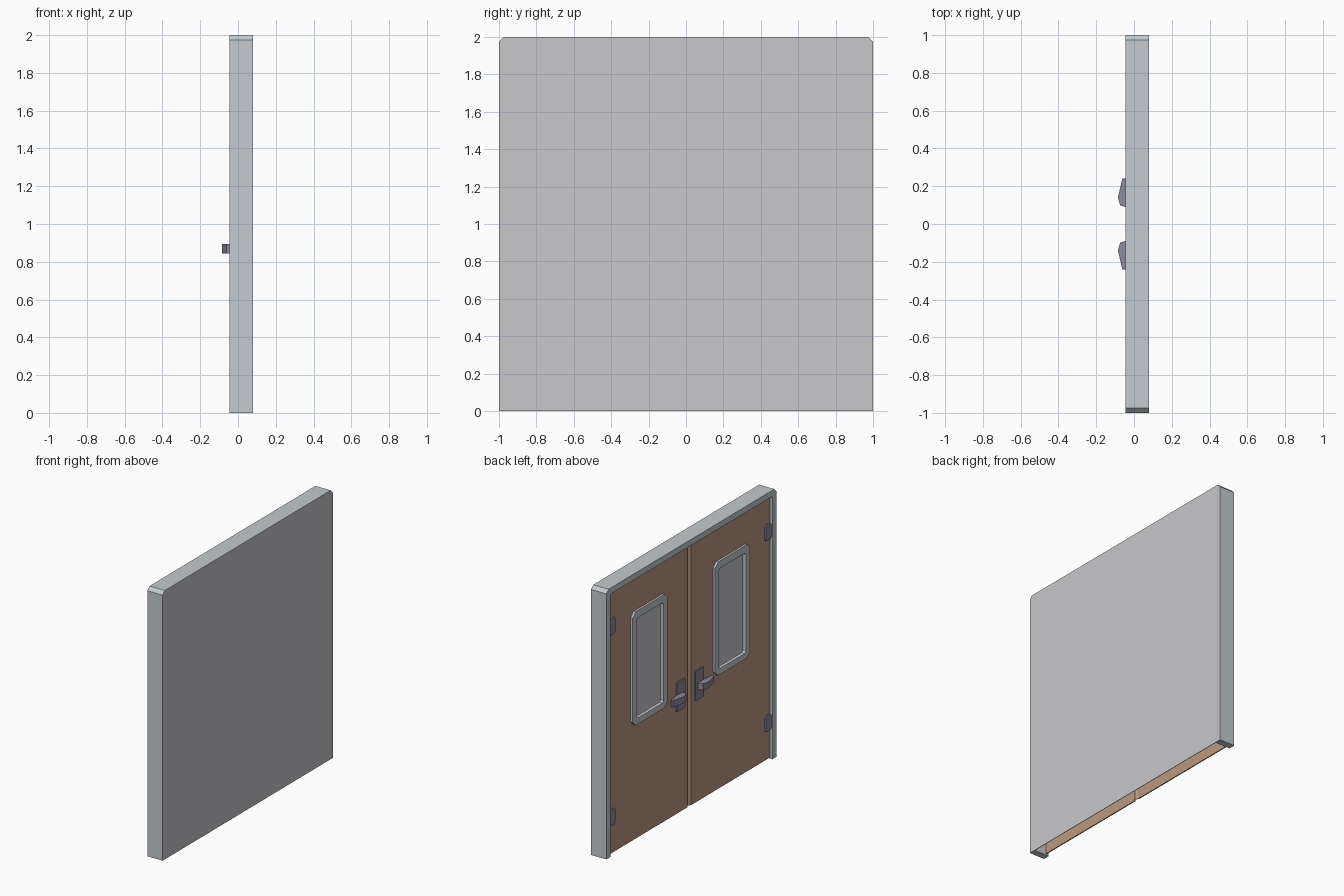
import bpy
import bmesh

cube = bpy.data.objects.get("Cube")
if cube:
    bpy.data.objects.remove(cube, do_unlink=True)


def material(name, rgb):
    mat = bpy.data.materials.new(name)
    mat.use_nodes = True
    mat.diffuse_color = (*rgb, 1)
    bsdf = next(n for n in mat.node_tree.nodes if n.type == 'BSDF_PRINCIPLED')
    bsdf.inputs["Base Color"].default_value = (*rgb, 1)
    return mat


frame_grey = material("frame grey", (0.55, 0.60, 0.62))
panel_grey = material("panel grey", (0.58, 0.58, 0.60))
door_brown = material("door brown", (0.49, 0.315, 0.216))
metal_violet = material("dark violet metal", (0.26, 0.255, 0.33))


def finish(name, bm, mat):
    bmesh.ops.remove_doubles(bm, verts=bm.verts[:], dist=0.0001)
    bmesh.ops.recalc_face_normals(bm, faces=bm.faces[:])
    mesh = bpy.data.meshes.new(name)
    bm.to_mesh(mesh)
    bm.free()
    mesh.materials.append(mat)
    obj = bpy.data.objects.new(name, mesh)
    bpy.context.collection.objects.link(obj)
    return obj


def prism(name, points, offset, mat):
    """Extrude a closed outline of 3D points by an offset vector."""
    bm = bmesh.new()
    face = bm.faces.new([bm.verts.new(p) for p in points])
    moved = bmesh.ops.extrude_face_region(bm, geom=[face])["geom"]
    verts = [v for v in moved if isinstance(v, bmesh.types.BMVert)]
    bmesh.ops.translate(bm, verts=verts, vec=offset)
    return finish(name, bm, mat)


def chamfered(y0, y1, z0, z1, top, bottom=None):
    """Rectangle outline in y and z with cut corners."""
    b = top if bottom is None else bottom
    return [(y0 + b, z0), (y1 - b, z0), (y1, z0 + b), (y1, z1 - top),
            (y1 - top, z1), (y0 + top, z1), (y0, z1 - top), (y0, z0 + b)]


def plate(name, outline, x0, x1, mat):
    points = list(dict.fromkeys(outline))
    return prism(name, [(x0, y, z) for y, z in points], (x1 - x0, 0, 0), mat)


def ring(name, outer, inner, x0, x1, mat):
    """Plate with a hole; both outlines have matching points."""
    bm = bmesh.new()
    loops = [[bm.verts.new((x, y, z)) for y, z in line]
             for line, x in ((outer, x0), (outer, x1), (inner, x1), (inner, x0))]
    count = len(outer)
    for k in range(4):
        a, b = loops[k], loops[(k + 1) % 4]
        for i in range(count):
            j = (i + 1) % count
            bm.faces.new((a[i], a[j], b[j], b[i]))
    return finish(name, bm, mat)


# Backing panel and the surrounding frame, open at the bottom
plate("back_panel", chamfered(-1, 1, 0, 2, 0.025, 0), 0.076, 0.08, panel_grey)
half_frame = [(1, 0), (1, 1.975), (0.975, 2)]
half_inner = [(0.94, 1.955), (0.95, 1.945), (0.95, 0)]
outline = (half_frame + [(-y, z) for y, z in reversed(half_frame)]
           + [(-y, z) for y, z in reversed(half_inner)] + half_inner)
plate("frame", outline, -0.045, 0.076, frame_grey)

# Shallow groove where the two leaves meet
groove = [(-0.028, 0.02), (-0.014, 0), (-0.028, -0.02),
          (-0.02, -0.02), (-0.008, 0), (-0.02, 0.02)]
prism("meeting_groove", [(x, y, 0.01) for x, y in groove], (0, 0, 1.945), door_brown)

lever = [(-0.033, 0.09), (-0.045, 0.09), (-0.073, 0.098), (-0.085, 0.14),
         (-0.062, 0.24), (-0.045, 0.24), (-0.033, 0.16)]

for side, s in (("left_hand", 1), ("right_hand", -1)):
    def mirrored(line):
        return [(s * y, z) for y, z in line]

    # Door leaf with its window opening and raised window trim
    hole = mirrored(chamfered(0.325, 0.64, 0.91, 1.655, 0.012))
    leaf = mirrored(chamfered(0.02, 0.95, 0.01, 1.955, 0))
    trim = mirrored(chamfered(0.28, 0.69, 0.865, 1.71, 0.035))
    ring(side + "_door", leaf, hole, -0.028, -0.02, door_brown)
    ring(side + "_window_trim", trim, hole, -0.044, -0.018, frame_grey)

    # Hinges
    for level, z in (("lower", 0.28), ("upper", 1.7)):
        plate(f"{side}_{level}_hinge",
              mirrored(chamfered(0.885, 0.948, z - 0.06, z + 0.06, 0.012)),
              -0.038, -0.026, metal_violet)

    # Lock plate and paddle handle
    plate(side + "_lock_plate", mirrored(chamfered(0.06, 0.16, 0.77, 0.99, 0.004)),
          -0.036, -0.027, metal_violet)
    prism(side + "_handle", [(x, s * y, 0.845) for x, y in lever],
          (0, 0, 0.05), metal_violet)
